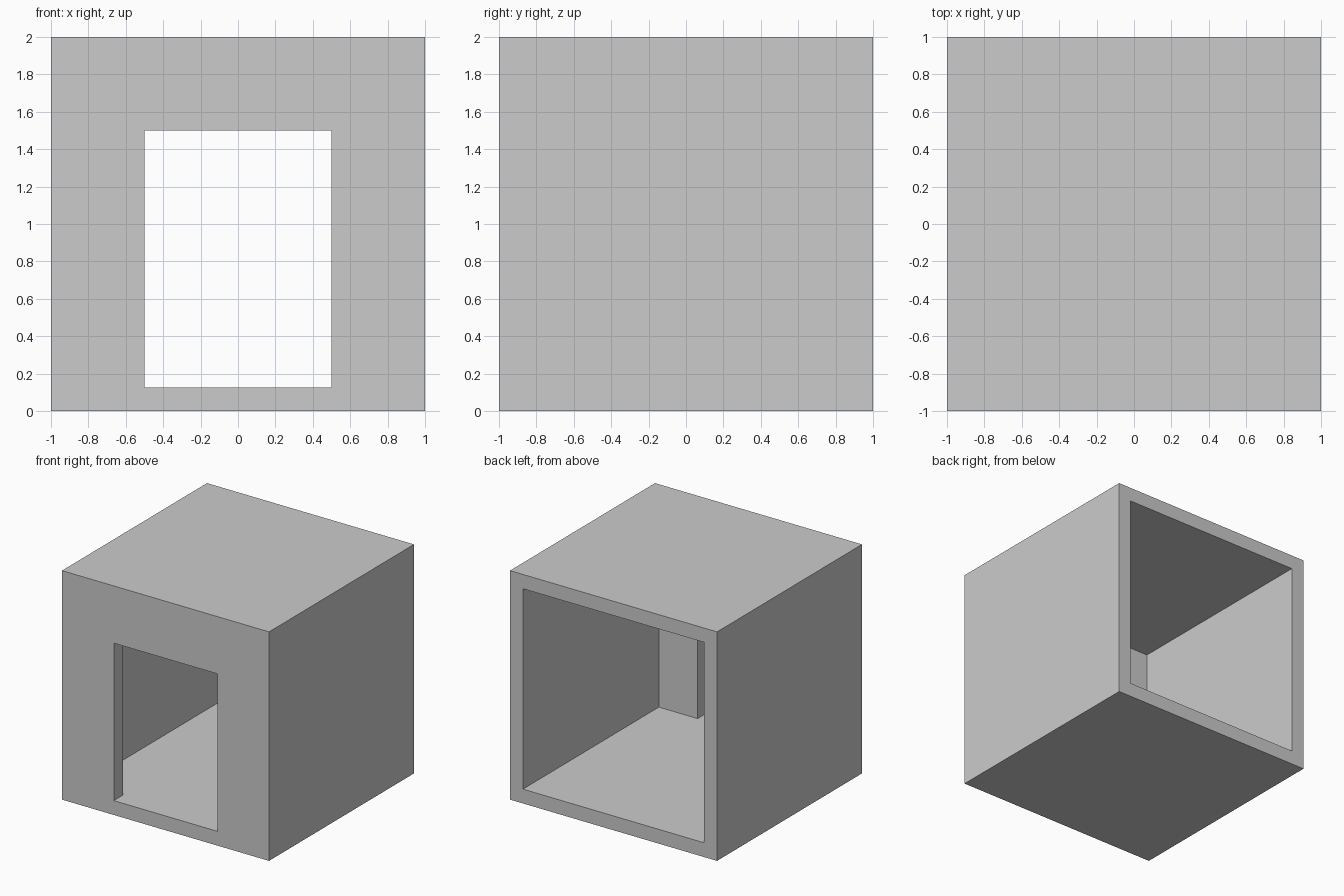
import bpy
import bmesh

if "Cube" in bpy.data.objects:
    bpy.data.objects.remove(bpy.data.objects["Cube"])

T = 0.125  # wall thickness


def ring(bm, half_width, z0, z1, y):
    """Rectangle of vertices: bottom left, bottom right, top right, top left."""
    pts = [(-half_width, z0), (half_width, z0), (half_width, z1), (-half_width, z1)]
    return [bm.verts.new((x, y, z)) for x, z in pts]


bm = bmesh.new()

# Cross-section rings, from the outer front edge in through the door and out the open back
outer_front = ring(bm, 1, 0, 2, -1)
door_front = ring(bm, 0.5, T, 1.5, -1)
door_inner = ring(bm, 0.5, T, 1.5, -1 + T)
room_inner = ring(bm, 1 - T, T, 2 - T, -1 + T)
room_back = ring(bm, 1 - T, T, 2 - T, 1)
outer_back = ring(bm, 1, 0, 2, 1)
rings = [outer_front, door_front, door_inner, room_inner, room_back, outer_back]

# Skin neighbouring rings; the flush sill and floor are made separately
for k, a in enumerate(rings):
    b = rings[(k + 1) % len(rings)]
    for i in range(4):
        if i == 0 and k in (1, 2, 3):
            continue
        j = (i + 1) % 4
        bm.faces.new((a[i], a[j], b[j], b[i]))

# Floor and door sill as one flat T-shaped face
inside = rings[1:5]
bm.faces.new([r[0] for r in inside] + [r[1] for r in reversed(inside)])

bmesh.ops.recalc_face_normals(bm, faces=bm.faces)
mesh = bpy.data.meshes.new("room_shell")
bm.to_mesh(mesh)
bm.free()
room = bpy.data.objects.new("room_shell", mesh)
bpy.context.collection.objects.link(room)
